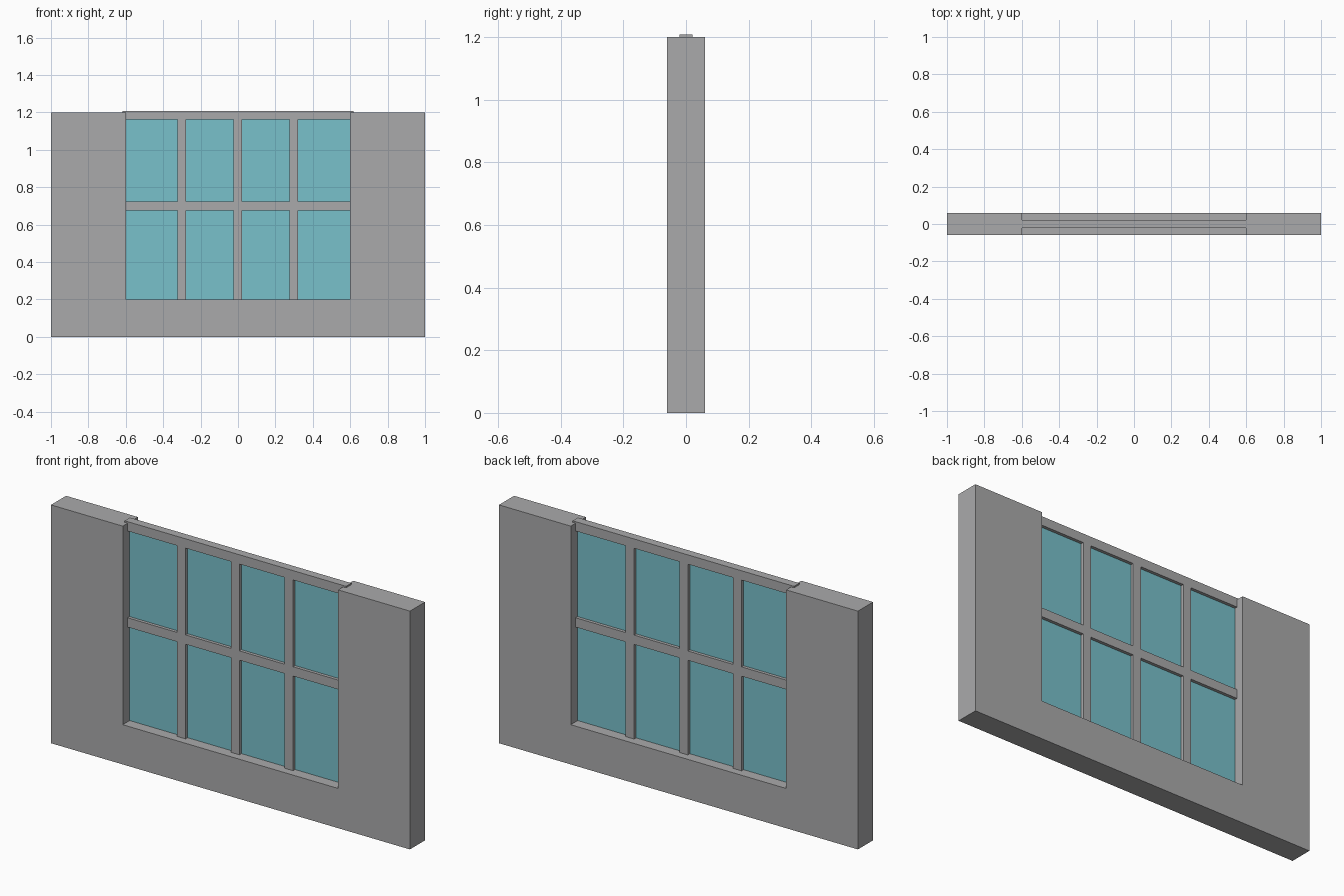
import bpy
import bmesh

if "Cube" in bpy.data.objects:
    bpy.data.objects.remove(bpy.data.objects["Cube"])


def material(name, rgb):
    m = bpy.data.materials.new(name)
    m.diffuse_color = (*rgb, 1.0)
    m.use_nodes = True
    m.node_tree.nodes["Principled BSDF"].inputs["Base Color"].default_value = m.diffuse_color
    return m


GREY = material("grey", (0.402, 0.402, 0.407))
GLASS = material("glass_teal", (0.191, 0.533, 0.597))


def extrude_profile(name, points, depth, mat):
    """Extrude an x-z outline along y, centred on y = 0."""
    bm = bmesh.new()
    face = bm.faces.new([bm.verts.new((x, -depth / 2, z)) for x, z in points])
    out = bmesh.ops.extrude_face_region(bm, geom=[face])
    verts = [g for g in out["geom"] if isinstance(g, bmesh.types.BMVert)]
    bmesh.ops.translate(bm, verts=verts, vec=(0, depth, 0))
    bmesh.ops.recalc_face_normals(bm, faces=bm.faces)
    mesh = bpy.data.meshes.new(name)
    bm.to_mesh(mesh)
    bm.free()
    mesh.materials.append(mat)
    ob = bpy.data.objects.new(name, mesh)
    bpy.context.collection.objects.link(ob)
    return ob


def slab(name, x0, x1, z0, z1, depth, mat):
    return extrude_profile(name, [(x0, z0), (x1, z0), (x1, z1), (x0, z1)], depth, mat)


# Wall with an opening that runs out through its top edge
extrude_profile("wall", [(-1, 0), (1, 0), (1, 1.2), (0.6, 1.2), (0.6, 0.2),
                         (-0.6, 0.2), (-0.6, 1.2), (-1, 1.2)], 0.12, GREY)

# Glass pane in the middle of the wall thickness
slab("glass_pane", -0.6, 0.6, 0.2, 1.165, 0.01, GLASS)

# Horizontal rails, let slightly into the wall at each end
BAR = 0.047
DEPTH = 0.042
for name, z in (("middle_rail", 0.70), ("top_rail", 1.184)):
    slab(name, -0.617, 0.617, z - BAR / 2, z + BAR / 2, DEPTH, GREY)

# Vertical glazing bars between the sill and the top rail
for i, x in enumerate((-0.301, -0.001, 0.298)):
    slab(f"glazing_bar_{i + 1}", x - BAR / 2, x + BAR / 2, 0.2, 1.165, DEPTH, GREY)
